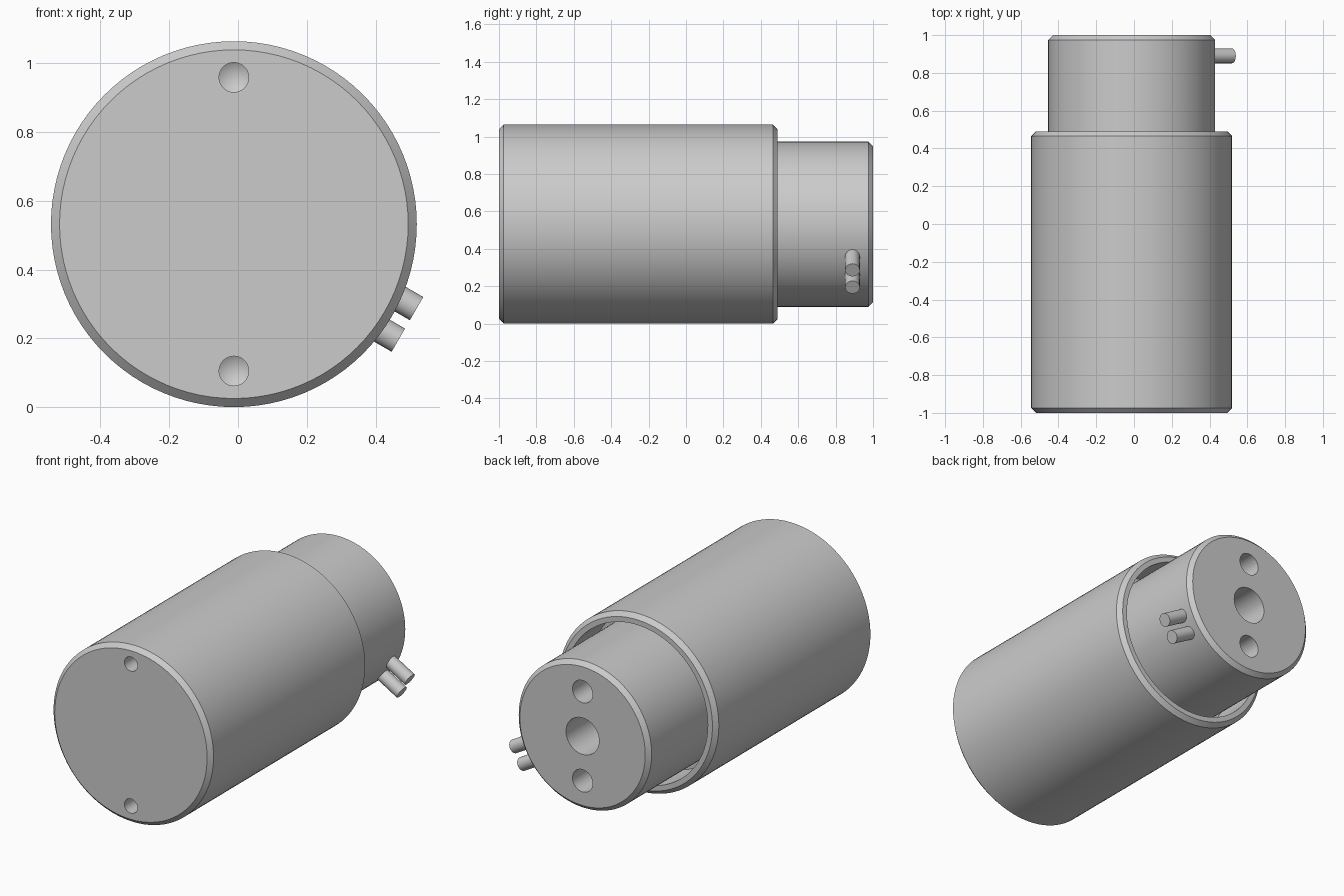
import bpy, bmesh, math
from mathutils import Vector, Matrix

if "Cube" in bpy.data.objects:
    bpy.data.objects.remove(bpy.data.objects["Cube"])

CX, CZ = -0.012, 0.532      # shared axis of the round body
SEG = 96


def lathe(name, profile, origin, axis, seg=SEG):
    """Spin (radius, distance) points about an axis; radius 0 makes a tip."""
    bm = bmesh.new()
    rings = []
    for r, h in profile:
        if r == 0:
            rings.append([bm.verts.new((0, 0, h))])
        else:
            rings.append([bm.verts.new((r * math.cos(2 * math.pi * i / seg),
                                        r * math.sin(2 * math.pi * i / seg), h))
                          for i in range(seg)])
    for a, b in zip(rings, rings[1:]):
        for i in range(seg):
            j = (i + 1) % seg
            if len(a) == 1:
                bm.faces.new((a[0], b[j], b[i]))
            elif len(b) == 1:
                bm.faces.new((a[i], a[j], b[0]))
            else:
                bm.faces.new((a[i], a[j], b[j], b[i]))
    for ring in (rings[0], rings[-1]):
        if len(ring) > 1:
            bm.faces.new(ring)
    bmesh.ops.recalc_face_normals(bm, faces=bm.faces[:])
    rot = Vector(axis).to_track_quat('Z', 'X').to_matrix().to_4x4()
    bm.transform(Matrix.Translation(origin) @ rot)
    mesh = bpy.data.meshes.new(name)
    bm.to_mesh(mesh)
    bm.free()
    ob = bpy.data.objects.new(name, mesh)
    bpy.context.collection.objects.link(ob)
    return ob


def smooth(ob):
    bpy.ops.object.select_all(action='DESELECT')
    ob.select_set(True)
    bpy.context.view_layer.objects.active = ob
    bpy.ops.object.shade_smooth_by_angle(angle=math.radians(25))


def drill(target, radius, depth, origin, axis):
    """Cut a blind hole with a conical drill-tip bottom."""
    cutter = lathe("hole_cutter", [(radius, -0.05), (radius, depth),
                                   (0, depth + radius * 0.6)], origin, axis, 48)
    cutter.hide_render = True
    bpy.context.view_layer.objects.active = target
    mod = target.modifiers.new("hole", 'BOOLEAN')
    mod.operation = 'DIFFERENCE'
    mod.solver = 'EXACT'
    mod.object = cutter
    bpy.ops.object.modifier_apply(modifier=mod.name)
    bpy.data.objects.remove(cutter)


Y = (0, 1, 0)
CENTRE = (CX, 0, CZ)

# Large housing, chamfered at both ends, with a bore open to the rear
housing = lathe("housing", [(0.507, -1), (0.532, -0.975), (0.532, 0.465),
                            (0.507, 0.49), (0.476, 0.49), (0.476, 0.24)], CENTRE, Y)

# Smaller core standing out of the bore
core = lathe("core", [(0.442, 0.23), (0.442, 0.975), (0.417, 1)], CENTRE, Y)

# Fixing holes in the front face
for s in (1, -1):
    drill(housing, 0.043, 0.12, (CX, -1, CZ + s * 0.427), Y)

# Centre hole and two smaller holes in the rear face
drill(core, 0.11, 0.3, (CX, 1, CZ), (0, -1, 0))
for s in (1, -1):
    drill(core, 0.067, 0.2, (CX, 1, CZ + s * 0.268), (0, -1, 0))

# Pair of parallel side pins, pointing 30 degrees downwards
a = math.radians(-30)
out = Vector((math.cos(a), 0, math.sin(a)))
side = Vector((-math.sin(a), 0, math.cos(a)))
pins = [lathe(n, [(0.039, 0.38), (0.039, 0.583)],
              Vector((CX, 0.89, CZ)) + side * s * 0.053, out, 40)
        for n, s in (("upper_pin", 1), ("lower_pin", -1))]

for ob in [housing, core] + pins:
    smooth(ob)
